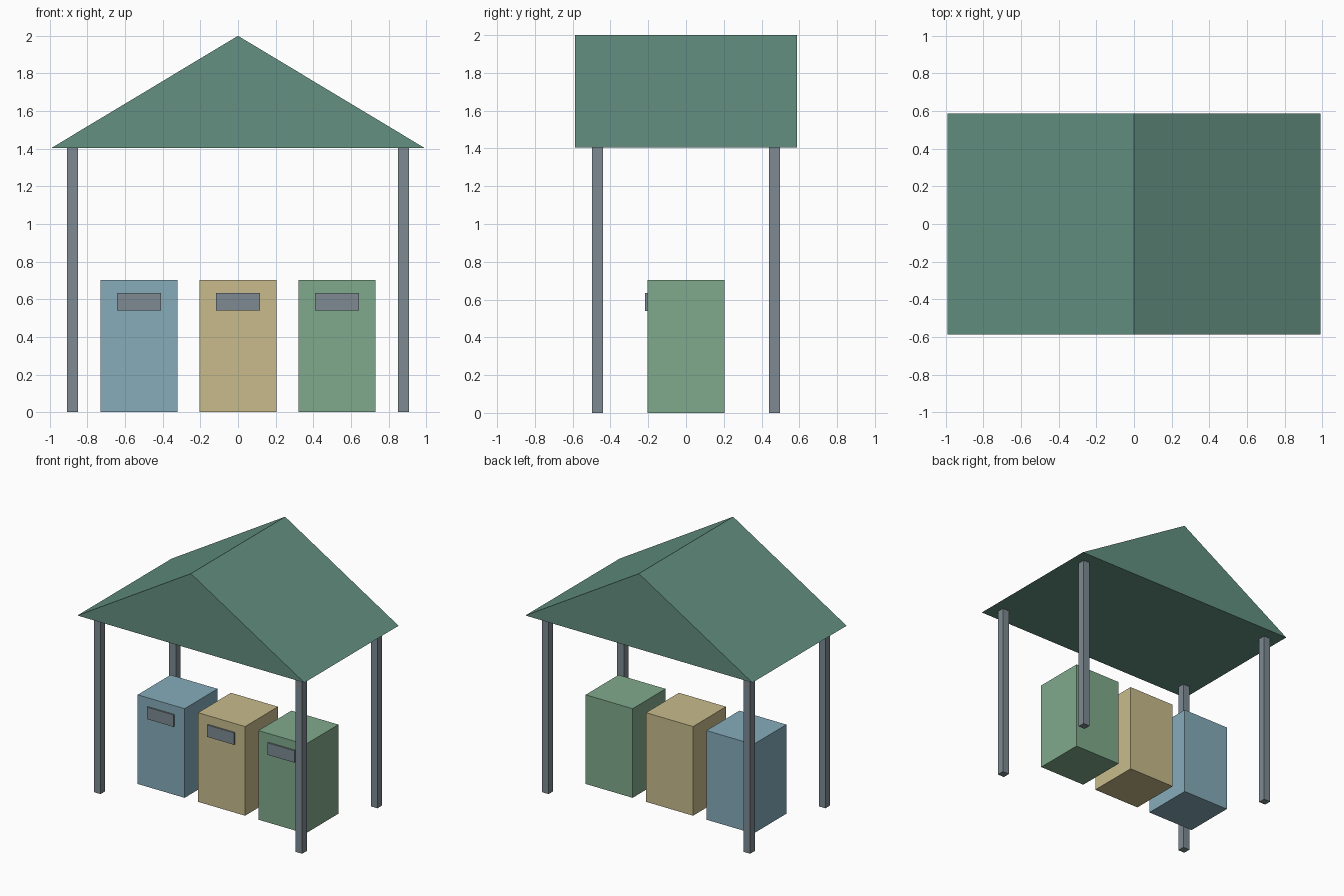
import bpy

if "Cube" in bpy.data.objects:
    bpy.data.objects.remove(bpy.data.objects["Cube"])


def material(name, rgb):
    """Flat colour from 0-255 display values, stored as linear."""
    m = bpy.data.materials.new(name)
    lin = [((c / 255 + 0.055) / 1.055) ** 2.4 for c in rgb]
    m.diffuse_color = (*lin, 1)
    m.use_nodes = True
    m.node_tree.nodes["Principled BSDF"].inputs["Base Color"].default_value = m.diffuse_color
    return m


roof_green = material("roof green", (99, 144, 128))
steel_grey = material("steel grey", (125, 138, 145))
bin_blue = material("bin blue", (134, 172, 187))
bin_tan = material("bin tan", (200, 187, 140))
bin_green = material("bin green", (128, 170, 140))


def add_mesh(name, verts, faces, mat):
    me = bpy.data.meshes.new(name)
    me.from_pydata(verts, [], faces)
    me.materials.append(mat)
    ob = bpy.data.objects.new(name, me)
    bpy.context.collection.objects.link(ob)
    return ob


def box(name, lo, hi, mat):
    verts = [(x, y, z) for x in (lo[0], hi[0])
             for y in (lo[1], hi[1]) for z in (lo[2], hi[2])]
    faces = [(0, 1, 3, 2), (4, 6, 7, 5), (0, 4, 5, 1),
             (2, 3, 7, 6), (0, 2, 6, 4), (1, 5, 7, 3)]
    return add_mesh(name, verts, faces, mat)


# Solid gable roof
EAVE, RIDGE, RX, RY = 1.405, 2.0, 0.99, 0.587
profile = [(-RX, EAVE), (RX, EAVE), (0, RIDGE)]
add_mesh("roof", [(x, y, z) for y in (-RY, RY) for x, z in profile],
         [(0, 1, 2), (5, 4, 3), (0, 3, 4, 1), (1, 4, 5, 2), (2, 5, 3, 0)],
         roof_green)

# Four corner posts
for sx, side in ((-1, "left"), (1, "right")):
    for sy, end in ((-1, "front"), (1, "back")):
        x, y, h = sx * 0.879, sy * 0.469, 0.029
        box(f"{end}_{side}_post", (x - h, y - h, 0),
            (x + h, y + h, EAVE), steel_grey)

# Three bins, each with a slot plate on the front
for name, x, mat in (("blue", -0.527, bin_blue), ("tan", 0, bin_tan),
                     ("green", 0.527, bin_green)):
    box(f"{name}_bin", (x - 0.205, -0.205, 0), (x + 0.205, 0.205, 0.703), mat)
    box(f"{name}_bin_slot", (x - 0.117, -0.217, 0.54),
        (x + 0.117, -0.205, 0.634), steel_grey)
